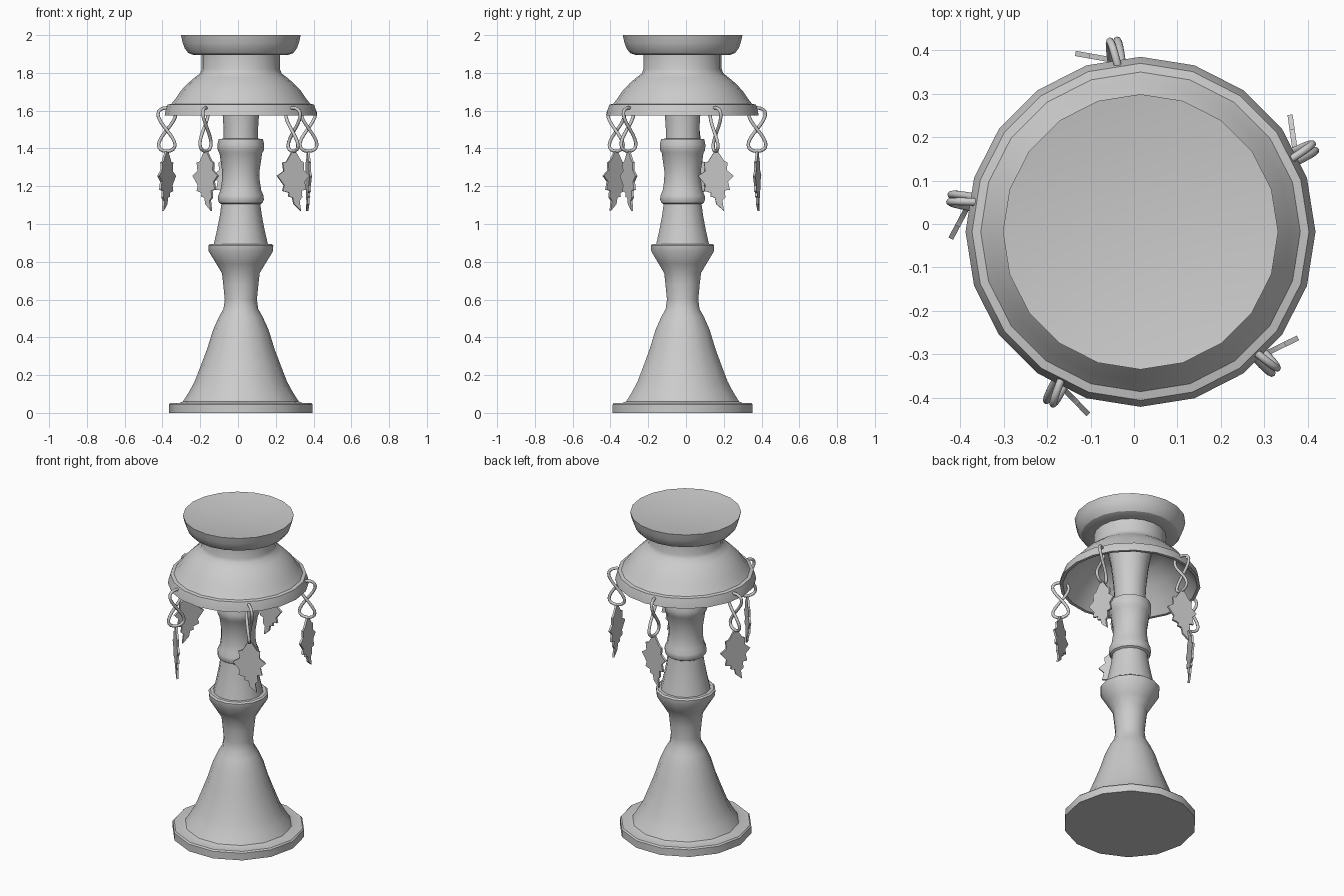
import bpy, bmesh
from math import sin, cos, pi, radians
from mathutils import Vector, Matrix

CX, CY = 0.015, -0.018


def finish(name, bm, angle=30):
    bmesh.ops.remove_doubles(bm, verts=bm.verts, dist=1e-5)
    bmesh.ops.recalc_face_normals(bm, faces=bm.faces)
    me = bpy.data.meshes.new(name)
    bm.to_mesh(me)
    bm.free()
    ob = bpy.data.objects.new(name, me)
    bpy.context.collection.objects.link(ob)
    bpy.ops.object.select_all(action='DESELECT')
    ob.select_set(True)
    bpy.context.view_layer.objects.active = ob
    bpy.ops.object.shade_smooth_by_angle(angle=radians(angle))
    return ob


def lathe(name, profile, sides):
    """Revolve an (r, z) profile around the stand's axis."""
    bm = bmesh.new()
    vs = [bm.verts.new((r, 0, z)) for r, z in profile]
    es = [bm.edges.new(p) for p in zip(vs, vs[1:])]
    bmesh.ops.spin(bm, geom=vs + es, cent=(0, 0, 0), axis=(0, 0, 1),
                   angle=2 * pi, steps=sides, use_merge=True)
    ob = finish(name, bm, 32)
    ob.location = (CX, CY, 0)
    return ob


# turned column with foot, bell, knop and rings
lathe("column", [
    (0, 0), (0.38, 0), (0.38, 0.045), (0.372, 0.053), (0.325, 0.053), (0.307, 0.06),
    (0.275, 0.11), (0.245, 0.165), (0.21, 0.255), (0.178, 0.34), (0.147, 0.44),
    (0.115, 0.51), (0.092, 0.55), (0.085, 0.60), (0.093, 0.68), (0.10, 0.74),
    (0.13, 0.79), (0.17, 0.855), (0.172, 0.887), (0.162, 0.895), (0.143, 0.895),
    (0.128, 0.96), (0.112, 1.04), (0.103, 1.105), (0.115, 1.112), (0.122, 1.13),
    (0.120, 1.15), (0.108, 1.178), (0.100, 1.23), (0.099, 1.28), (0.113, 1.375),
    (0.122, 1.39), (0.124, 1.42), (0.117, 1.45), (0.091, 1.452), (0.091, 1.50),
    (0.097, 1.59), (0.11, 1.70), (0.13, 1.81), (0, 1.81)], 14)

# hollow bell-shaped canopy, neck and shallow cup
lathe("canopy_and_cup", [
    (0, 1.80), (0.13, 1.80), (0.20, 1.775), (0.27, 1.715), (0.335, 1.64),
    (0.385, 1.575), (0.403, 1.575), (0.397, 1.605), (0.388, 1.632), (0.368, 1.636),
    (0.345, 1.665), (0.318, 1.705), (0.28, 1.745), (0.245, 1.775), (0.216, 1.797),
    (0.207, 1.82), (0.207, 1.895), (0.25, 1.895), (0.278, 1.905), (0.297, 1.93),
    (0.308, 1.96), (0.317, 2.0), (0.20, 1.983), (0, 1.975)], 20)

# leaf outline: (across, height), drawn clockwise from the stem
LEAF = [(-0.006, 1.385), (0.012, 1.385), (0.045, 1.335), (0.063, 1.325), (0.060, 1.285),
        (0.096, 1.255), (0.066, 1.225), (0.076, 1.180), (0.048, 1.178), (0.052, 1.140),
        (0.036, 1.125), (0.044, 1.07), (0.004, 1.105), (-0.004, 1.14), (-0.028, 1.145),
        (-0.024, 1.165), (-0.062, 1.175), (-0.054, 1.205), (-0.094, 1.255),
        (-0.056, 1.280), (-0.062, 1.325), (-0.040, 1.33)]

# five hanging charms
for i in range(5):
    a = radians(26 + 72 * i)
    out = Vector((cos(a), sin(a), 0))
    side = Vector((-sin(a), cos(a), 0))
    hub = Vector((CX, CY, 0)) + out * 0.398

    # twisted figure-eight wire through the rim
    cu = bpy.data.curves.new(f"wire_hook_{i}", 'CURVE')
    cu.dimensions = '3D'
    cu.bevel_depth = 0.009
    cu.bevel_resolution = 2
    n = 32
    sp = cu.splines.new('POLY')
    sp.points.add(n - 1)
    sp.use_cyclic_u = True
    for k in range(n):
        t = 2 * pi * k / n
        p = hub + out * (0.046 * sin(2 * t)) + side * (0.012 * sin(t))
        sp.points[k].co = (p.x, p.y, 1.5 + 0.115 * cos(t), 1)
    bpy.context.collection.objects.link(bpy.data.objects.new(cu.name, cu))

    # thin leaf pendant, turned slightly off the tangent
    bm = bmesh.new()
    face = bm.faces.new([bm.verts.new((u, -0.006, z)) for u, z in LEAF])
    ext = bmesh.ops.extrude_face_region(bm, geom=[face])
    moved = [v for v in ext["geom"] if isinstance(v, bmesh.types.BMVert)]
    bmesh.ops.translate(bm, verts=moved, vec=(0, 0.012, 0))
    leaf = finish(f"leaf_{i}", bm)
    leaf.matrix_world = Matrix.Translation(hub) @ Matrix.Rotation(a + pi / 2 - radians(18), 4, 'Z')
